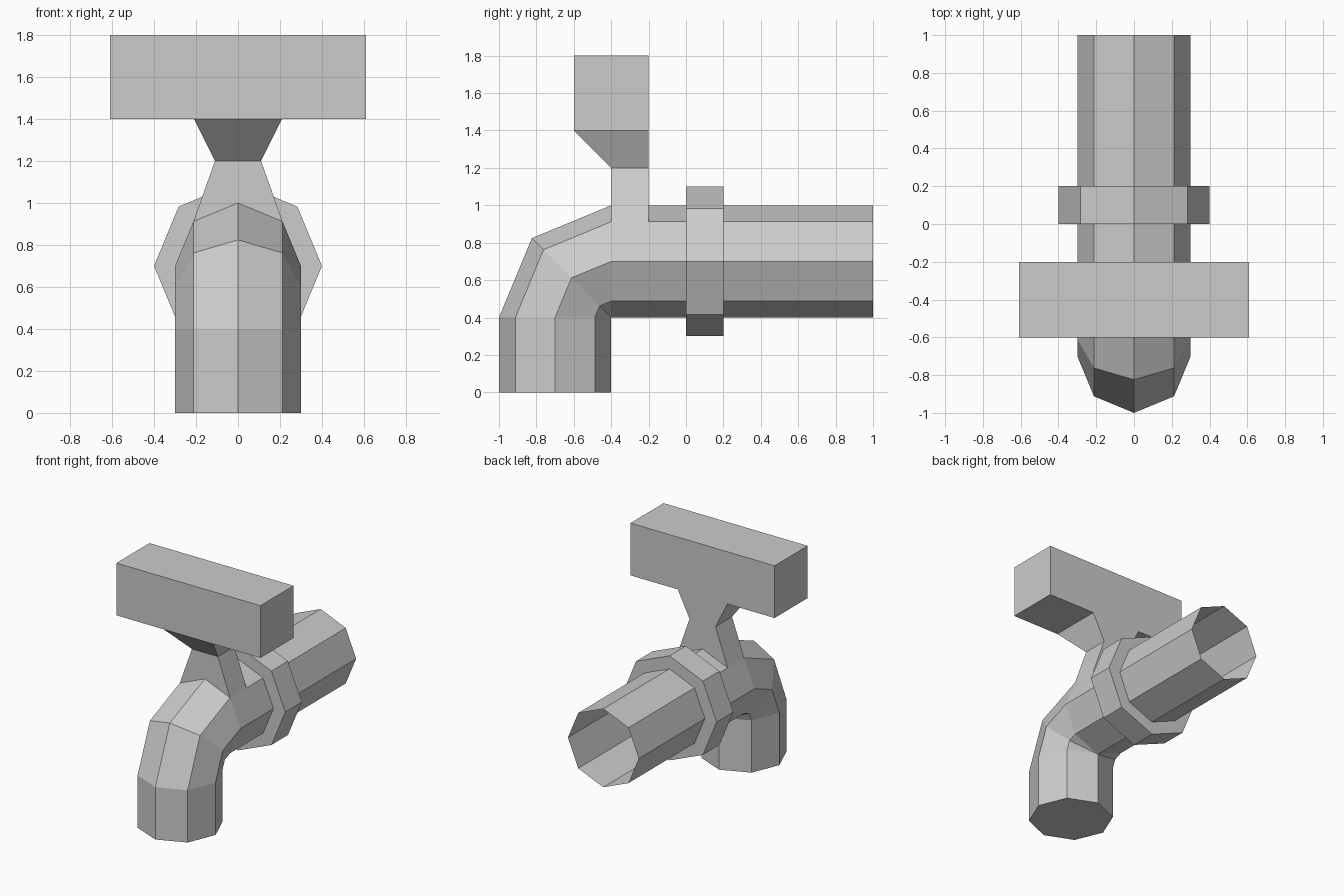
import bpy, bmesh, math
from mathutils import Vector

if "Cube" in bpy.data.objects:
    bpy.data.objects.remove(bpy.data.objects["Cube"])

grey = bpy.data.materials.new("plain grey")
grey.diffuse_color = (0.604, 0.604, 0.604, 1)
grey.use_nodes = True
grey.node_tree.nodes["Principled BSDF"].inputs["Base Color"].default_value = grey.diffuse_color


def finish(name, bm):
    bmesh.ops.remove_doubles(bm, verts=bm.verts, dist=0.001)
    bmesh.ops.recalc_face_normals(bm, faces=bm.faces)
    me = bpy.data.meshes.new(name)
    bm.to_mesh(me)
    bm.free()
    me.materials.append(grey)
    ob = bpy.data.objects.new(name, me)
    bpy.context.collection.objects.link(ob)
    return ob


def bridge(bm, a, b, skip=()):
    n = len(a)
    for i in range(n):
        if i in skip:
            continue
        loop = [a[i], a[(i + 1) % n], b[(i + 1) % n], b[i]]
        bm.faces.new(loop)


# Pipe: octagon swept up, around the elbow and back, stepping out for the collar
R = 0.3
path = [(-0.7, 0.0, 0, R)]                           # y, z, turn in degrees, radius
for turn in (0, 45, 90):
    a = math.radians(turn)
    path.append((-0.4 - R * math.cos(a), 0.4 + R * math.sin(a), turn, R))
path += [(y, 0.7, 90, r) for y, r in
         ((-0.2, R), (0.0, R), (0.0, 0.4), (0.2, 0.4), (0.2, R), (1.0, R))]

bm = bmesh.new()
rings = []
for y, z, turn, r in path:
    a = math.radians(turn)
    out = Vector((0, -math.cos(a), math.sin(a)))
    ring = []
    for k in range(8):
        t = math.radians(45 * k)
        p = Vector((r * math.cos(t), y, z)) + out * (r * math.sin(t))
        ring.append(bm.verts.new(p))
    rings.append(ring)
for i in range(len(rings) - 1):
    # the two top faces under the stem are left open
    bridge(bm, rings[i], rings[i + 1], skip=(1, 2) if i == 3 else ())
bm.faces.new(rings[0])                               # closed foot, open far end
finish("pipe", bm)

# Stem: tapered section fitted over the pipe ridge, then a flared neck
c = R * math.sqrt(0.5)
bm = bmesh.new()
section = [(0, 1.0), (c, 0.7 + c), (0.11, 1.2), (-0.11, 1.2), (-c, 0.7 + c)]
front, back = [[bm.verts.new((x, y, z)) for x, z in section] for y in (-0.4, -0.2)]
bm.faces.new(front)
bm.faces.new(back)
bridge(bm, front, back, skip=(0, 2, 4))              # side walls only
low = [front[3], front[2], back[2], back[3]]
high = [bm.verts.new((x, y, 1.4)) for x, y in
        ((-0.21, -0.6), (0.21, -0.6), (0.21, -0.2), (-0.21, -0.2))]
bridge(bm, low, high)
finish("handle_stem", bm)

# Handle bar
bm = bmesh.new()
bmesh.ops.create_cube(bm, size=1)
for v in bm.verts:
    v.co = (v.co.x * 1.22, v.co.y * 0.4 - 0.4, v.co.z * 0.4 + 1.6)
finish("handle_bar", bm)
